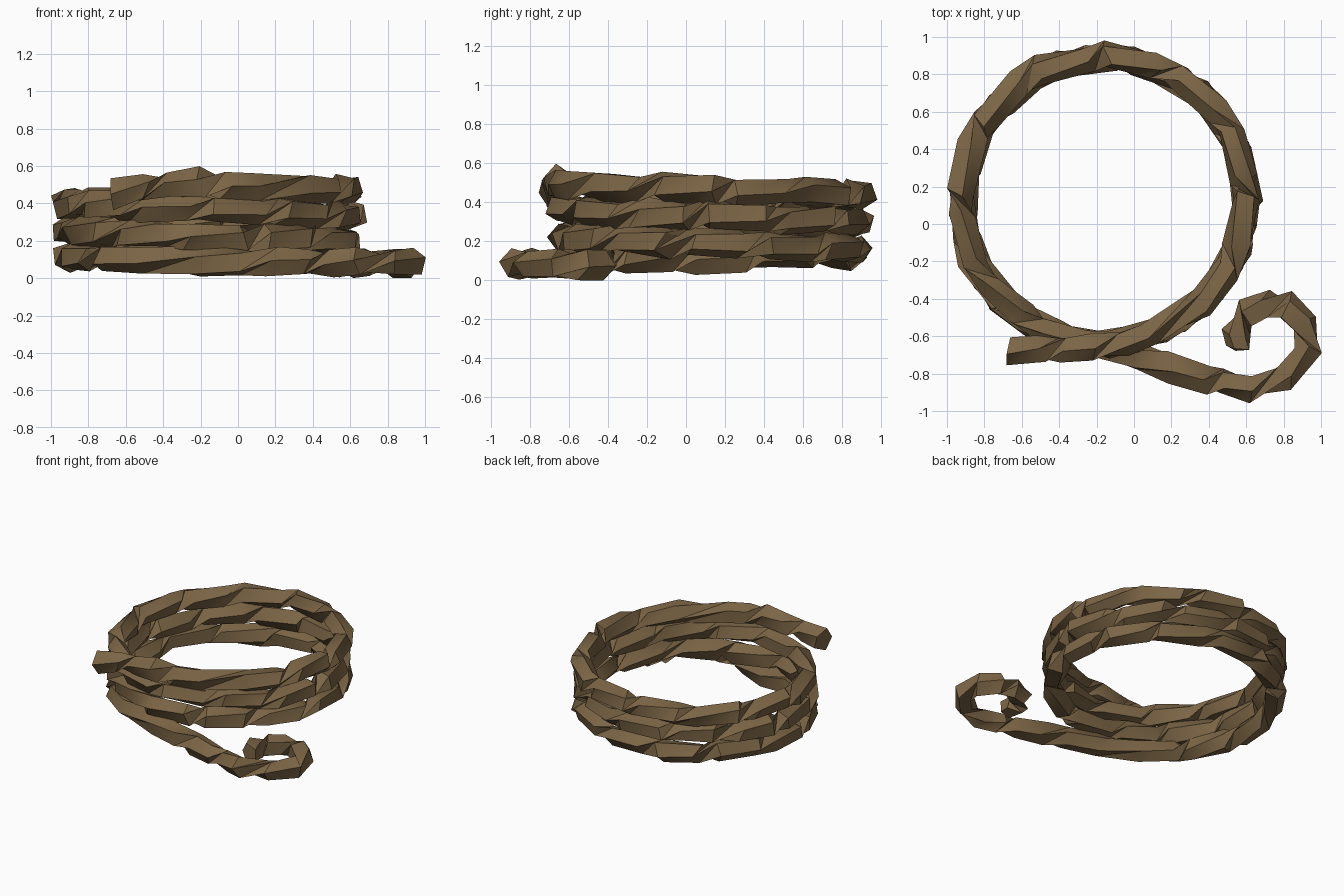
import bpy, bmesh, math, random
from mathutils import Vector

cube = bpy.data.objects.get("Cube")
if cube:
    bpy.data.objects.remove(cube)

random.seed(5)
CENTRE = Vector((-0.16, 0.13, 0))
COIL_RADIUS = 0.765
SIDES = 5

# One rope colour
rope_brown = bpy.data.materials.new("rope_brown")
rope_brown.use_nodes = True
colour = (0.20, 0.13, 0.06, 1)
rope_brown.diffuse_color = colour
bsdf = rope_brown.node_tree.nodes["Principled BSDF"]
bsdf.inputs["Base Color"].default_value = colour
bsdf.inputs["Roughness"].default_value = 0.9

# Curled loose end on the ground, from its tip back to the coil
tail = [(0.56, -0.67), (0.55, -0.57), (0.61, -0.47), (0.71, -0.435), (0.82, -0.44),
        (0.91, -0.54), (0.93, -0.68), (0.82, -0.81), (0.64, -0.88), (0.49, -0.84),
        (0.38, -0.825), (0.19, -0.765), (0.0, -0.7), (-0.22, -0.635)]
path = [Vector((x, y, 0.085)) for x, y in tail]

# Three rising turns of the coil, long and short lengths in turn
STEPS = 70
for i in range(STEPS):
    turn = (i + 0.3 * (i % 2) + random.uniform(-0.1, 0.1)) / STEPS * 2.84
    angle = math.radians(244) - turn * math.tau
    rise = 0.092 + 0.141 * turn + random.uniform(-0.01, 0.01)
    radius = COIL_RADIUS + random.uniform(-0.01, 0.01)
    path.append(CENTRE + Vector((radius * math.cos(angle),
                                 radius * math.sin(angle), rise)))

# Upper loose end, leaving the coil in a straight line
path += [Vector(p) for p in ((0.08, -0.59, 0.49), (-0.08, -0.645, 0.495),
                             (-0.2, -0.66, 0.51), (-0.38, -0.67, 0.5),
                             (-0.5, -0.67, 0.485), (-0.67, -0.67, 0.45))]


def build_rope(name, points):
    """Sweep a wrung, irregular polygon along the points."""
    bm = bmesh.new()
    rings = []
    twist = 0.0
    for i, p in enumerate(points):
        ahead = points[min(i + 1, len(points) - 1)]
        behind = points[max(i - 1, 0)]
        along = (ahead - behind).normalized()
        side = along.cross(Vector((0, 0, 1))).normalized()
        up = side.cross(along)
        # Straight lengths alternate with sharply wrung ones
        twist += random.uniform(0.05, 0.4) if i % 2 else random.uniform(0.5, 1.3)
        thick = random.uniform(0.072, 0.084)
        ring = []
        for s in range(SIDES):
            a = twist + s * math.tau / SIDES
            r = thick * random.uniform(0.85, 1.12)
            slide = along * random.uniform(-0.035, 0.035)
            co = p + slide + side * r * math.cos(a) + up * r * math.sin(a)
            co.z = max(co.z, 0.0)
            ring.append(bm.verts.new(co))
        rings.append(ring)
    # Diagonals run with the twist, so the wrung lengths crease inward
    for a, b in zip(rings, rings[1:]):
        for s in range(SIDES):
            n = (s + 1) % SIDES
            bm.faces.new((a[s], a[n], b[n]))
            bm.faces.new((a[s], b[n], b[s]))
    bm.faces.new(rings[0][::-1])
    bm.faces.new(rings[-1])
    bmesh.ops.recalc_face_normals(bm, faces=bm.faces)
    mesh = bpy.data.meshes.new(name)
    bm.to_mesh(mesh)
    bm.free()
    mesh.materials.append(rope_brown)
    obj = bpy.data.objects.new(name, mesh)
    bpy.context.collection.objects.link(obj)
    return obj


rope = build_rope("coiled_rope", path)
bpy.ops.object.select_all(action="DESELECT")
rope.select_set(True)
bpy.context.view_layer.objects.active = rope
bpy.ops.object.shade_smooth_by_angle(angle=math.radians(40))
